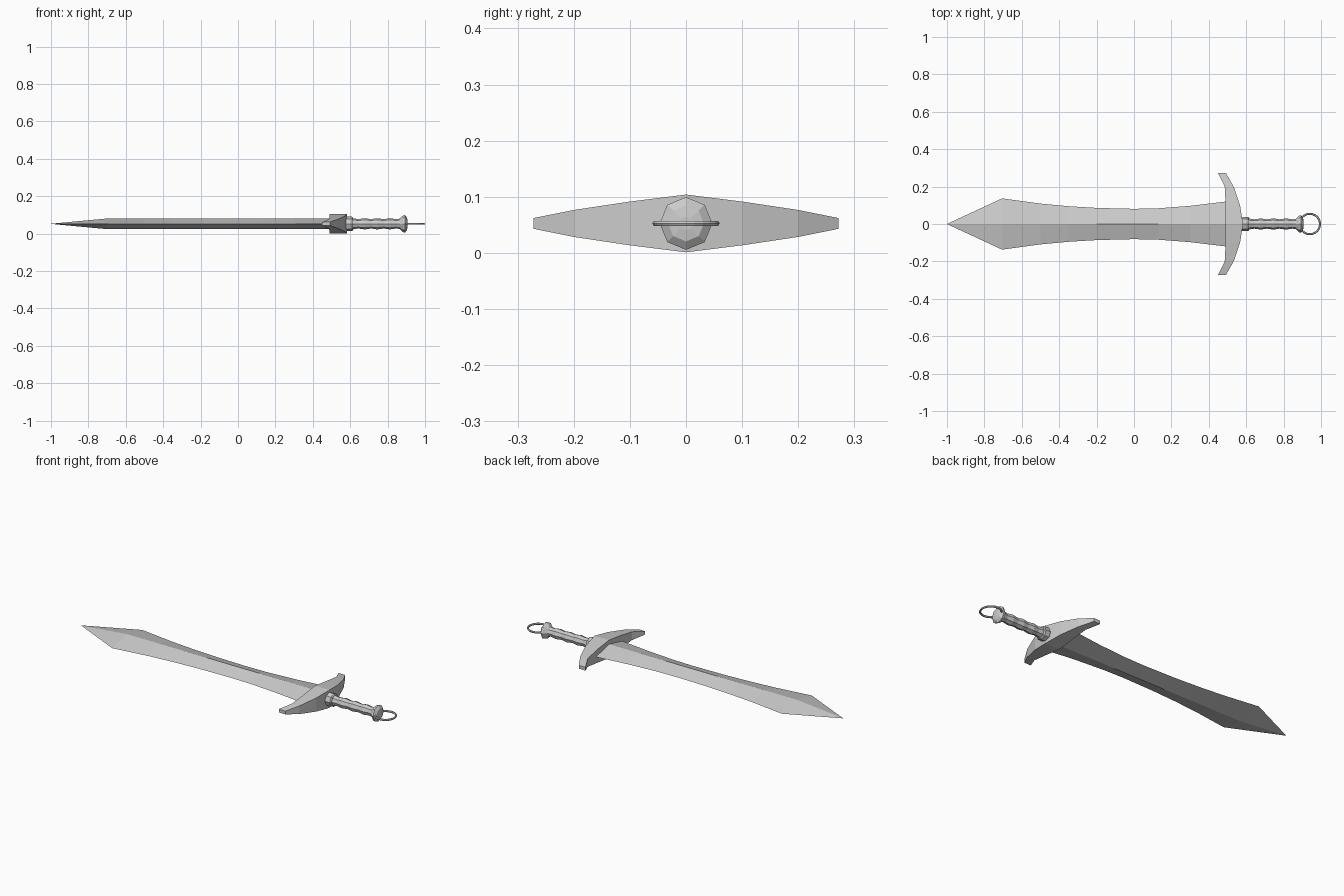
import bpy, bmesh, math

cube = bpy.data.objects.get("Cube")
if cube:
    bpy.data.objects.remove(cube, do_unlink=True)

MID = 0.0525  # height of the sword's axis

steel = bpy.data.materials.new("grey steel")
steel.use_nodes = True
grey = (0.6, 0.6, 0.6, 1)
steel.diffuse_color = grey
steel.node_tree.nodes["Principled BSDF"].inputs["Base Color"].default_value = grey


def loft(name, sections, closed=False):
    """Skin a row of equal-sized point loops, capping the ends unless closed."""
    bm = bmesh.new()
    rings = [[bm.verts.new((x, y, z + MID)) for x, y, z in s] for s in sections]
    pairs = list(zip(rings, rings[1:]))
    if closed:
        pairs.append((rings[-1], rings[0]))
    else:
        bm.faces.new(rings[0])
        bm.faces.new(rings[-1])
    for a, b in pairs:
        for i in range(len(a)):
            j = (i + 1) % len(a)
            bm.faces.new((a[i], a[j], b[j], b[i]))
    bmesh.ops.remove_doubles(bm, verts=bm.verts, dist=0.00001)
    bmesh.ops.recalc_face_normals(bm, faces=bm.faces)
    mesh = bpy.data.meshes.new(name)
    bm.to_mesh(mesh)
    bm.free()
    mesh.materials.append(steel)
    obj = bpy.data.objects.new(name, mesh)
    bpy.context.collection.objects.link(obj)
    return obj


def turned(name, profile, sides=8):
    """Faceted solid turned about the x axis from (x, radius) pairs."""
    angles = [2 * math.pi * i / sides for i in range(sides)]
    return loft(name, [[(x, r * math.cos(a), r * math.sin(a)) for a in angles]
                       for x, r in profile])


# Blade: diamond section, waisted in the middle and flared before the point
outline = [(-0.705, 0.137), (-0.5, 0.109), (-0.35, 0.095), (-0.2, 0.086), (0, 0.081),
           (0.13, 0.084), (0.3, 0.097), (0.5, 0.121)]
ridge = 0.028
sections = [[(-1, s * 0.0004, t * 0.0004) for s, t in ((1, 0), (0, 1), (-1, 0), (0, -1))]]
sections += [[(x, w, 0), (x, 0, ridge), (x, -w, 0), (x, 0, -ridge)] for x, w in outline]
loft("blade", sections)

# Crossguard: swept crescent, tall in the middle and thin at the tips
# (y, inner x, outer x, half height)
half = [(0, 0.49, 0.583, 0.0515), (0.1, 0.49, 0.567, 0.039),
        (0.2, 0.485, 0.533, 0.024), (0.272, 0.45, 0.492, 0.0095)]
spans = [(-y, a, b, h) for y, a, b, h in half[:0:-1]] + half
loft("crossguard", [[(a, y, -h), (b, y, -h), (b, y, h), (a, y, h)]
                    for y, a, b, h in spans])

# Collar between guard and grip
turned("collar", [(0.57, 0.033), (0.583, 0.038), (0.61, 0.038), (0.616, 0.033)])

# Grip with finger swells
steps = 16
turned("grip", [(0.61 + 0.27 * i / steps,
                 0.0275 + 0.0025 * math.cos(2 * math.pi * i / 4))
                for i in range(steps + 1)])

# Flared pommel with a domed end
turned("pommel", [(0.865, 0.028), (0.883, 0.045), (0.893, 0.047),
                  (0.904, 0.032), (0.907, 0.012)])

# End ring lying flat
segments, tube = 24, 6
ring = []
for i in range(segments):
    a = 2 * math.pi * i / segments
    loop = []
    for k in range(tube):
        t = 2 * math.pi * k / tube
        r = 0.0545 + 0.0055 * math.cos(t)
        loop.append((0.94 + r * math.cos(a), r * math.sin(a), 0.0055 * math.sin(t)))
    ring.append(loop)
loft("end_ring", ring, closed=True)
